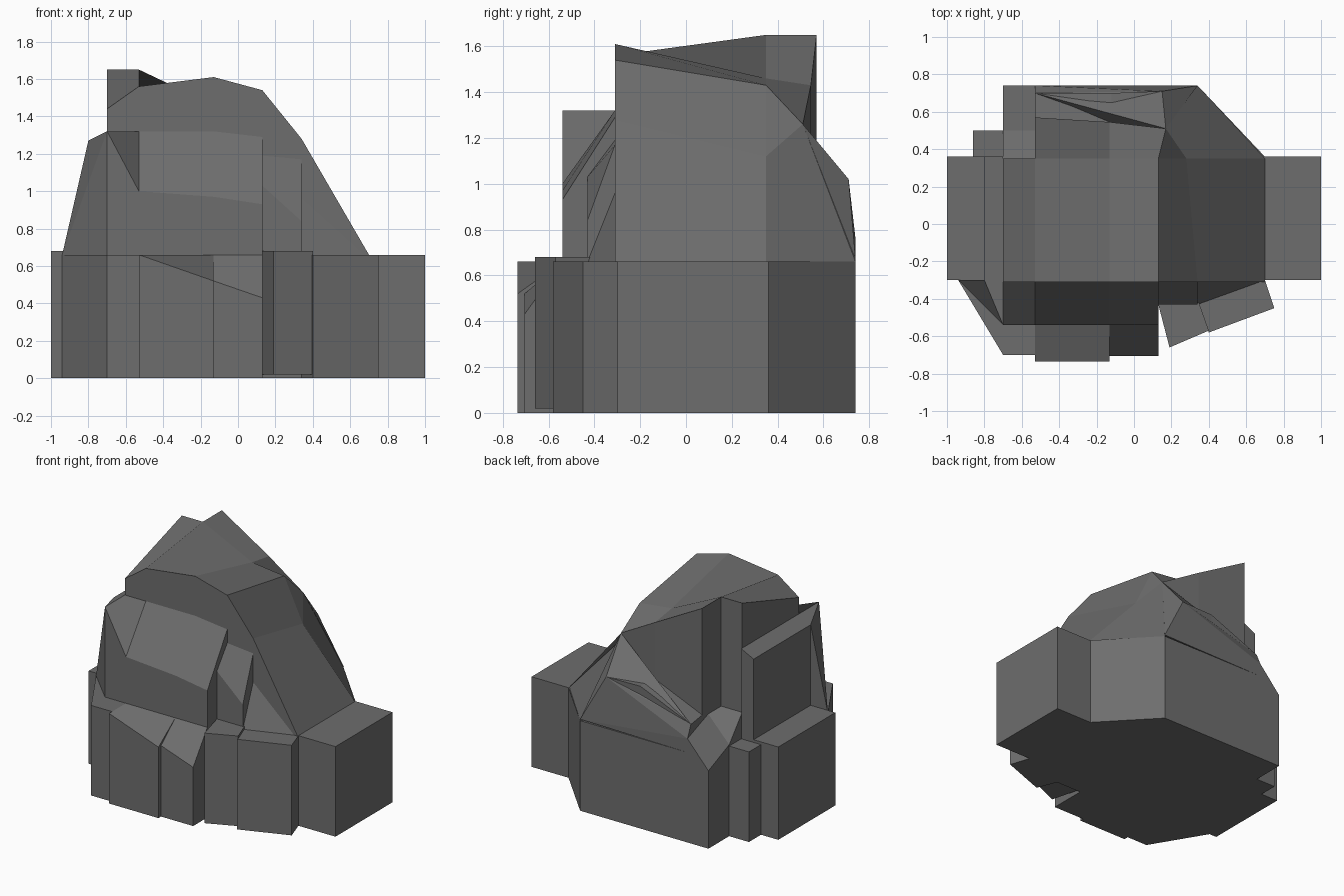
import bpy
import bmesh

default_cube = bpy.data.objects.get("Cube")
if default_cube:
    bpy.data.objects.remove(default_cube, do_unlink=True)

stone = bpy.data.materials.new("dark grey stone")
stone.use_nodes = True
GREY = (0.155, 0.155, 0.155, 1)
stone.diffuse_color = GREY
bsdf = next(n for n in stone.node_tree.nodes if n.type == "BSDF_PRINCIPLED")
bsdf.inputs["Base Color"].default_value = GREY
bsdf.inputs["Roughness"].default_value = 0.9


def finish(name, bm):
    """Clean the mesh and turn it into a flat shaded stone object."""
    bmesh.ops.remove_doubles(bm, verts=bm.verts, dist=0.0005)
    bmesh.ops.recalc_face_normals(bm, faces=bm.faces)
    mesh = bpy.data.meshes.new(name)
    bm.to_mesh(mesh)
    bm.free()
    mesh.materials.append(stone)
    obj = bpy.data.objects.new(name, mesh)
    bpy.context.collection.objects.link(obj)
    return obj


def prism(name, outline, top, floor=0):
    """Upright block with the given plan."""
    bm = bmesh.new()
    face = bm.faces.new([bm.verts.new((x, y, floor)) for x, y in outline])
    grown = bmesh.ops.extrude_face_region(bm, geom=[face], use_keep_orig=True)
    for v in grown["geom"]:
        if isinstance(v, bmesh.types.BMVert):
            v.co.z = top
    return finish(name, bm)


def box(name, x0, x1, y0, y1, top):
    return prism(name, [(x0, y0), (x1, y0), (x1, y1), (x0, y1)], top)


def ledge(name, front, back, floor=0):
    """Block whose top is strung between a front row and a back row of points."""
    bm = bmesh.new()
    rows = [[bm.verts.new(p) for p in row] for row in (front, back)]
    feet = [[bm.verts.new((x, y, floor)) for x, y, z in row] for row in (front, back)]
    for i in range(len(front) - 1):
        j = i + 1
        bm.faces.new((rows[0][i], rows[0][j], rows[1][j], rows[1][i]))
        bm.faces.new((feet[0][i], feet[1][i], feet[1][j], feet[0][j]))
        for k in (0, 1):
            bm.faces.new((feet[k][i], feet[k][j], rows[k][j], rows[k][i]))
    for i in (0, len(front) - 1):
        bm.faces.new((feet[0][i], rows[0][i], rows[1][i], feet[1][i]))
    return finish(name, bm)


def hull(name, points):
    bm = bmesh.new()
    bmesh.ops.convex_hull(bm, input=[bm.verts.new(p) for p in points])
    return finish(name, bm)


def row(y, *profile):
    """Points of an x, z profile at one depth."""
    return [(x, y, z) for x, z in profile]


# Broad foot of the rock
prism("base", [(-.94, -.3), (-.7, -.7), (-.53, -.7), (-.53, -.54), (.13, -.54),
               (.13, -.43), (.34, -.43), (.7, -.3), (.7, .36), (.34, .74),
               (-.53, .74), (-.53, .5), (-.86, .5), (-.86, .36), (-.94, .36)], .66)
box("left_block", .7, 1, -.3, .36, .66)
box("right_block", -1, -.8, -.3, .36, .68)

# Sloping shelf along the front foot
ledge("front_shelf_middle", row(-.735, (-.53, .66), (-.13, .52)),
      row(-.54, (-.53, .66), (-.13, .66)))
ledge("front_shelf_end", row(-.705, (-.13, .52), (.13, .43)),
      row(-.54, (-.13, .66), (.13, .66)))

# Turned boulders at the front left
prism("front_boulder", [(.13, -.43), (.19, -.66), (.4, -.57), (.34, -.4)], .68, .02)
prism("corner_boulder", [(.34, -.43), (.4, -.58), (.75, -.45), (.7, -.3)], .66)

# Main peak
crest = row(.35, (-.7, 1.65), (-.53, 1.65), (-.13, 1.46), (.13, 1.43), (.28, 1.12), (.7, .66))
ledge("summit", row(-.31, (-.7, 1.44), (-.53, 1.56), (-.13, 1.61), (.13, 1.54),
                    (.34, 1.28), (.7, .66)), crest)
ledge("back_summit", crest[1:],
      [(-.53, .57, 1.65), (-.13, .545, 1.43), (.17, .51, 1.26), (.17, .51, 1.26), (.34, .74, .66)])

# Steep front brow with its slanted flank
ledge("front_brow", row(-.54, (-.7, 1.32), (-.53, 1), (-.13, .97), (.13, .93)),
      row(-.31, (-.7, 1.32), (-.53, 1.32), (-.13, 1.32), (.13, 1.29)))
hull("front_flank", [(-.94, -.3, .66), (-.8, -.3, 1.27), (-.7, -.3, 1.32),
                     (-.7, -.54, 1.32), (-.7, -.54, .66), (-.7, -.3, .66)])
ledge("right_shoulder", row(-.3, (-.8, 1.27), (-.7, 1.32)), row(.36, (-.8, 1.27), (-.7, 1.32)))

# Wedge and buttress beside the brow
ledge("front_wedge", row(-.43, (.13, 1.03), (.34, .84)), row(-.31, (.13, 1.19), (.34, 1.17)))
hull("front_buttress", [(.34, -.43, .66), (.7, -.3, .66), (.34, -.31, .96), (.34, -.3, .66)])

# Ledges and broken corner at the back
ledge("back_ledge", [(-.53, .56, .87), (-.12, .54, 1.02), (.15, .51, 1.02)],
      [(-.53, .7, .85), (-.12, .7, 1.02), (.15, .71, 1.02)])
hull("back_slope", [(.17, .51, 1.26), (.34, .74, .67), (.15, .71, 1.02), (.15, .5, .66),
                    (-.53, .74, .76), (-.53, .7, .85), (-.53, .57, .66), (-.53, .74, .66)])
ledge("back_corner", row(.5, (-.7, .67), (-.53, .85)), row(.74, (-.7, .57), (-.53, .76)))
ledge("back_nook", row(.35, (-.7, .85), (-.53, .85)), row(.5, (-.7, .67), (-.53, .85)))
